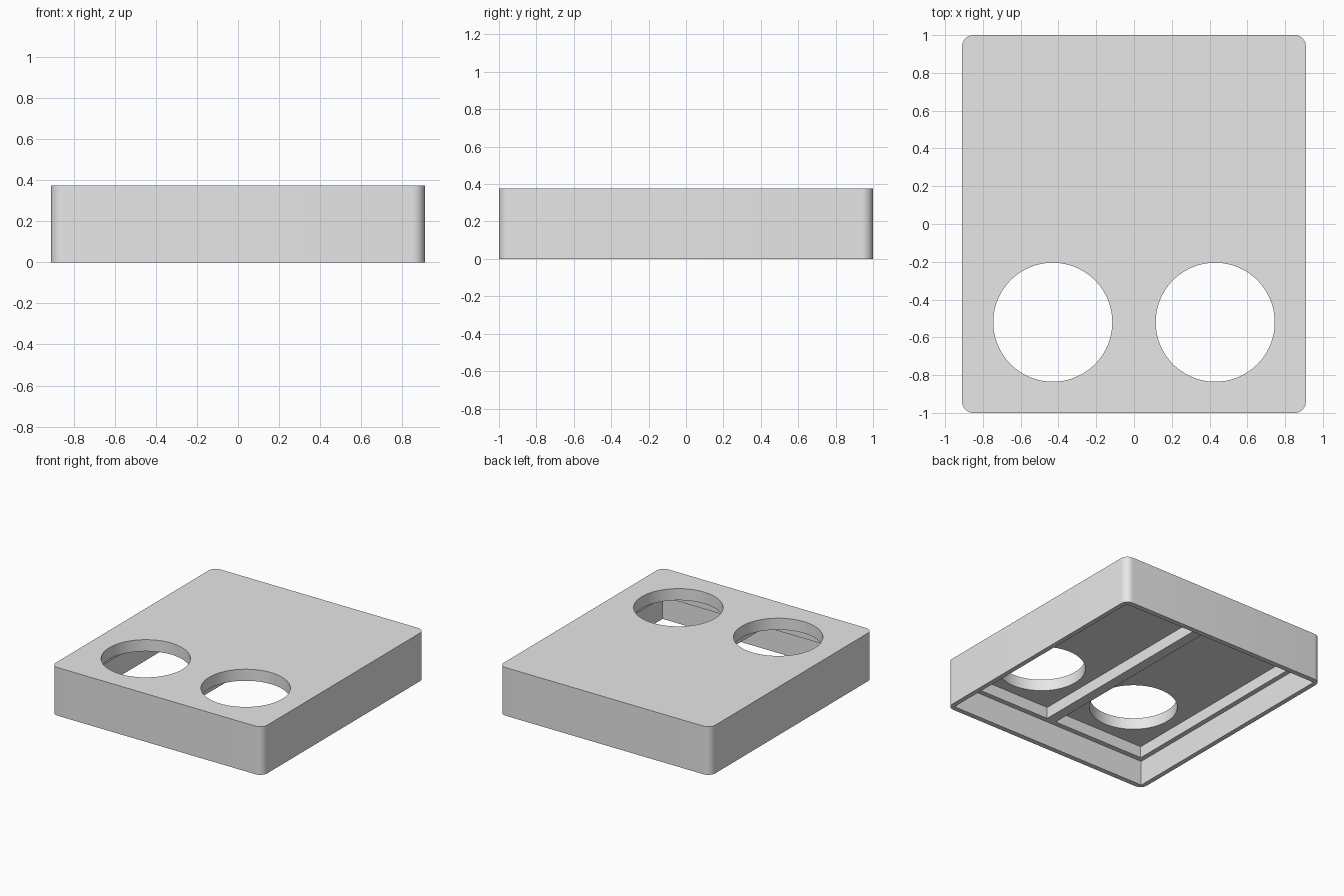
import bpy
import bmesh

default_cube = bpy.data.objects.get("Cube")
if default_cube:
    bpy.data.objects.remove(default_cube, do_unlink=True)

grey = bpy.data.materials.new("plain_grey")
grey.use_nodes = True
COLOUR = (0.8, 0.8, 0.8, 1)
grey.diffuse_color = COLOUR
grey.node_tree.nodes["Principled BSDF"].inputs["Base Color"].default_value = COLOUR

WIDTH, DEPTH, HEIGHT = 1.82, 2.0, 0.375
LEDGE_Z, CEILING_Z = 0.195, 0.285


def block(name, x, y, z, corner=0):
    """Box spanning the given ranges, with optional rounded upright edges."""
    bm = bmesh.new()
    bmesh.ops.create_cube(bm, size=1)
    for v in bm.verts:
        for axis, (low, high) in enumerate((x, y, z)):
            v.co[axis] = low if v.co[axis] < 0 else high
    if corner:
        upright = [e for e in bm.edges
                   if abs(e.verts[0].co.z - e.verts[1].co.z) > 0.01]
        bmesh.ops.bevel(bm, geom=upright, offset=corner, segments=10,
                        profile=0.5, affect='EDGES')
    mesh = bpy.data.meshes.new(name)
    bm.to_mesh(mesh)
    bm.free()
    obj = bpy.data.objects.new(name, mesh)
    bpy.context.collection.objects.link(obj)
    return obj


def cut(body, cutter):
    """Subtract the cutter from the body and discard it."""
    mod = body.modifiers.new("cut", 'BOOLEAN')
    mod.operation = 'DIFFERENCE'
    mod.solver = 'EXACT'
    mod.object = cutter
    bpy.context.view_layer.objects.active = body
    bpy.ops.object.modifier_apply(modifier=mod.name)
    bpy.data.objects.remove(cutter, do_unlink=True)


# Rounded outer shell
cover = block("cover", (-WIDTH / 2, WIDTH / 2), (-DEPTH / 2, DEPTH / 2),
              (0, HEIGHT), corner=0.06)
cover.data.materials.append(grey)

# Open recess underneath, leaving a thin outer wall
cut(cover, block("recess", (-0.873, 0.873), (-0.96, 0.96), (-0.1, LEDGE_Z)))

for side in (-1, 1):
    # Deeper pocket on each side of the centre rib
    x_range = sorted((side * 0.04, side * 0.835))
    cut(cover, block("pocket", x_range, (-0.92, 0.92), (0.1, CEILING_Z)))
    # Round opening through the top
    bpy.ops.mesh.primitive_cylinder_add(vertices=96, radius=0.315, depth=1,
                                        location=(side * 0.43, -0.52, 0.3))
    cut(cover, bpy.context.object)

# Smooth corners and openings, sharp everywhere else
bpy.ops.object.select_all(action='DESELECT')
cover.select_set(True)
bpy.context.view_layer.objects.active = cover
bpy.ops.object.shade_smooth_by_angle(angle=0.52)
